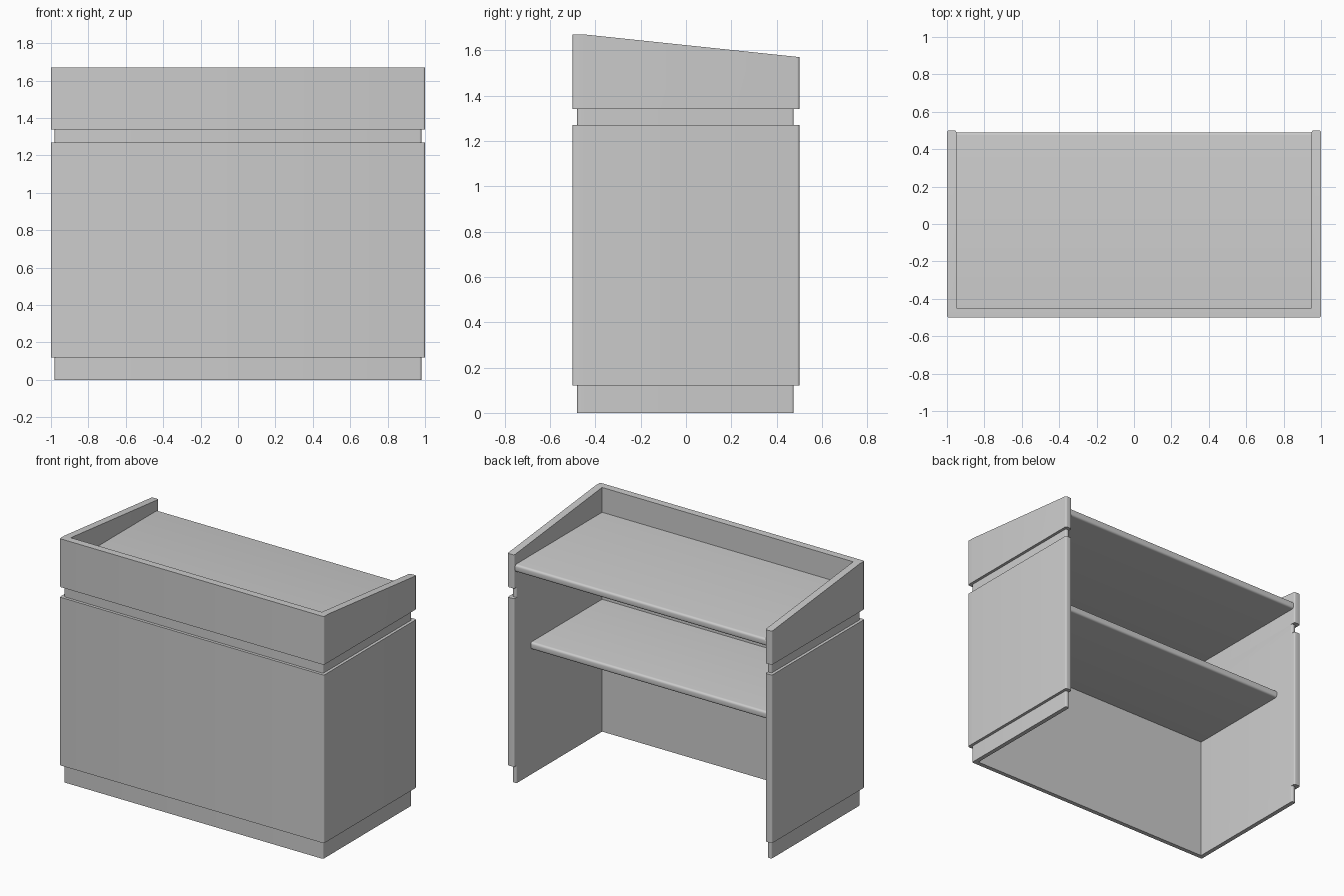
import bpy, bmesh
from math import cos, sin, radians

if "Cube" in bpy.data.objects:
    bpy.data.objects.remove(bpy.data.objects["Cube"])

WALL_X, WALL_Y = 0.95, -0.45      # inner faces of the side and front walls


def arc(cx, cy, r, start, n=4):
    """Quarter circle, counter-clockwise from the start angle."""
    return [(cx + r * cos(radians(start + 90 * i / n)),
             cy + r * sin(radians(start + 90 * i / n))) for i in range(n + 1)]


def finish(name, bm):
    bmesh.ops.recalc_face_normals(bm, faces=bm.faces[:])
    mesh = bpy.data.meshes.new(name)
    bm.to_mesh(mesh)
    bm.free()
    obj = bpy.data.objects.new(name, mesh)
    bpy.context.collection.objects.link(obj)
    bpy.ops.object.select_all(action='DESELECT')
    obj.select_set(True)
    bpy.context.view_layer.objects.active = obj
    bpy.ops.object.shade_smooth_by_angle(angle=radians(30))
    return obj


def u_outline(inset):
    """U-shaped plan, counter-clockwise, with softened corners."""
    r = 0.01
    x, front, back = 1 - inset, -0.5 + inset, 0.5 - inset * 1.25
    pts = [(WALL_X, WALL_Y), (-WALL_X, WALL_Y)]
    pts += arc(-WALL_X - r, back - r, r, 0) + arc(-x + r, back - r, r, 90)
    pts += [(-x, WALL_Y)]
    pts += arc(-x + r, front + r, r, 180) + arc(x - r, front + r, r, 270)
    pts += [(x, WALL_Y)]
    pts += arc(x - r, back - r, r, 0) + arc(WALL_X + r, back - r, r, 90)
    return pts


def top_z(y):
    """Level over the front wall, falling toward the back."""
    return 1.67 - 0.10 * max(0, y - WALL_Y) / (0.5 - WALL_Y)


# Walls: one U-shaped shell with recessed plinth and recessed groove
levels = [(0.02, 0), (0.02, 0.12), (0, 0.12), (0, 1.27),
          (0.02, 1.27), (0.02, 1.34), (0, 1.34), (0, None)]
bm = bmesh.new()
rings = [[bm.verts.new((x, y, top_z(y) if z is None else z))
          for x, y in u_outline(inset)] for inset, z in levels]
for a, b in zip(rings, rings[1:]):
    for i in range(len(a)):
        j = (i + 1) % len(a)
        # the inner corners coincide between equal levels, so merge below
        bm.faces.new((a[i], a[j], b[j], b[i]))
for ring in (rings[0], rings[-1]):
    e = 1e-5
    bm.faces.new([v for v in ring if v.co.y <= WALL_Y + e])
    for s in (1, -1):
        bm.faces.new([v for v in ring if v.co.y >= WALL_Y - e and s * v.co.x > 0])
bmesh.ops.remove_doubles(bm, verts=bm.verts[:], dist=1e-5)
finish("counter_walls", bm)


# Horizontal boards with a rounded back edge
def board(name, back, z0, z1, r=0.015):
    profile = [(WALL_Y, z0)] + arc(back - r, z0 + r, r, 270)
    profile += arc(back - r, z1 - r, r, 0) + [(WALL_Y, z1)]
    bm = bmesh.new()
    face = bm.faces.new([bm.verts.new((-WALL_X, y, z)) for y, z in profile])
    ext = bmesh.ops.extrude_face_region(bm, geom=[face], use_keep_orig=True)
    moved = [g for g in ext["geom"] if isinstance(g, bmesh.types.BMVert)]
    bmesh.ops.translate(bm, verts=moved, vec=(2 * WALL_X, 0, 0))
    finish(name, bm)


board("desktop", 0.49, 1.45, 1.50)
board("storage_shelf", 0.32, 0.855, 0.905)
